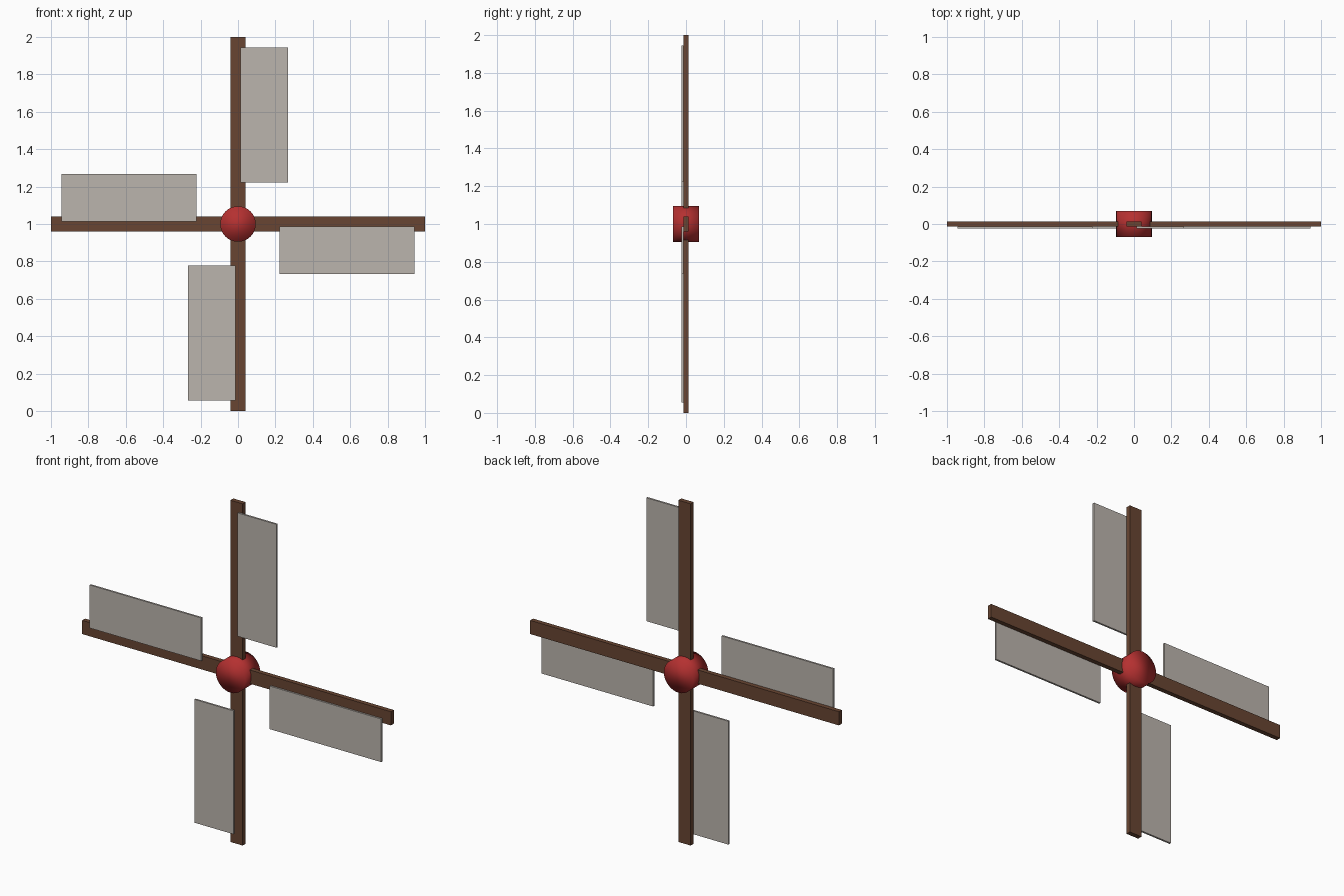
import bpy
from math import radians
from mathutils import Matrix, Vector

if "Cube" in bpy.data.objects:
    bpy.data.objects.remove(bpy.data.objects["Cube"])

CENTRE = Vector((0, 0, 1))


def material(name, rgb):
    m = bpy.data.materials.new(name)
    m.diffuse_color = (*rgb, 1)
    m.use_nodes = True
    m.node_tree.nodes["Principled BSDF"].inputs["Base Color"].default_value = m.diffuse_color
    return m


wood = material("brown_wood", (0.14, 0.06, 0.032))
red = material("red_paint", (0.46, 0.03, 0.03))
cloth = material("sail_cloth", (0.50, 0.46, 0.42))


def box(name, lo, hi, angle, mat):
    """Box given by corners relative to the hub, turned about the y axis."""
    lo, hi = Vector(lo), Vector(hi)
    bpy.ops.mesh.primitive_cube_add(size=1)
    ob = bpy.context.object
    ob.name = name
    turn = Matrix.Rotation(radians(angle), 4, 'Y')
    ob.data.transform(turn @ Matrix.Translation((lo + hi) / 2)
                      @ Matrix.Diagonal((*(hi - lo), 1)))
    ob.location = CENTRE
    ob.data.materials.append(mat)
    return ob


# Two crossed spars
for name, angle in (("vertical_spar", 0), ("horizontal_spar", 90)):
    box(name, (-0.04, -0.0135, -1), (0.04, 0.0135, 1), angle, wood)

# Four sails, each on the clockwise side of its spar
for i in range(4):
    box(f"sail_{i + 1}", (0.014, -0.0235, 0.222), (0.266, -0.0125, 0.944),
        90 * i, cloth)

# Hub drum, smooth shaded all over so it reads as rounded
bpy.ops.mesh.primitive_cylinder_add(vertices=32, radius=0.095, depth=0.138,
                                    location=CENTRE,
                                    rotation=(radians(90), 0, 0))
hub = bpy.context.object
hub.name = "hub"
hub.data.materials.append(red)
bpy.ops.object.shade_smooth()
